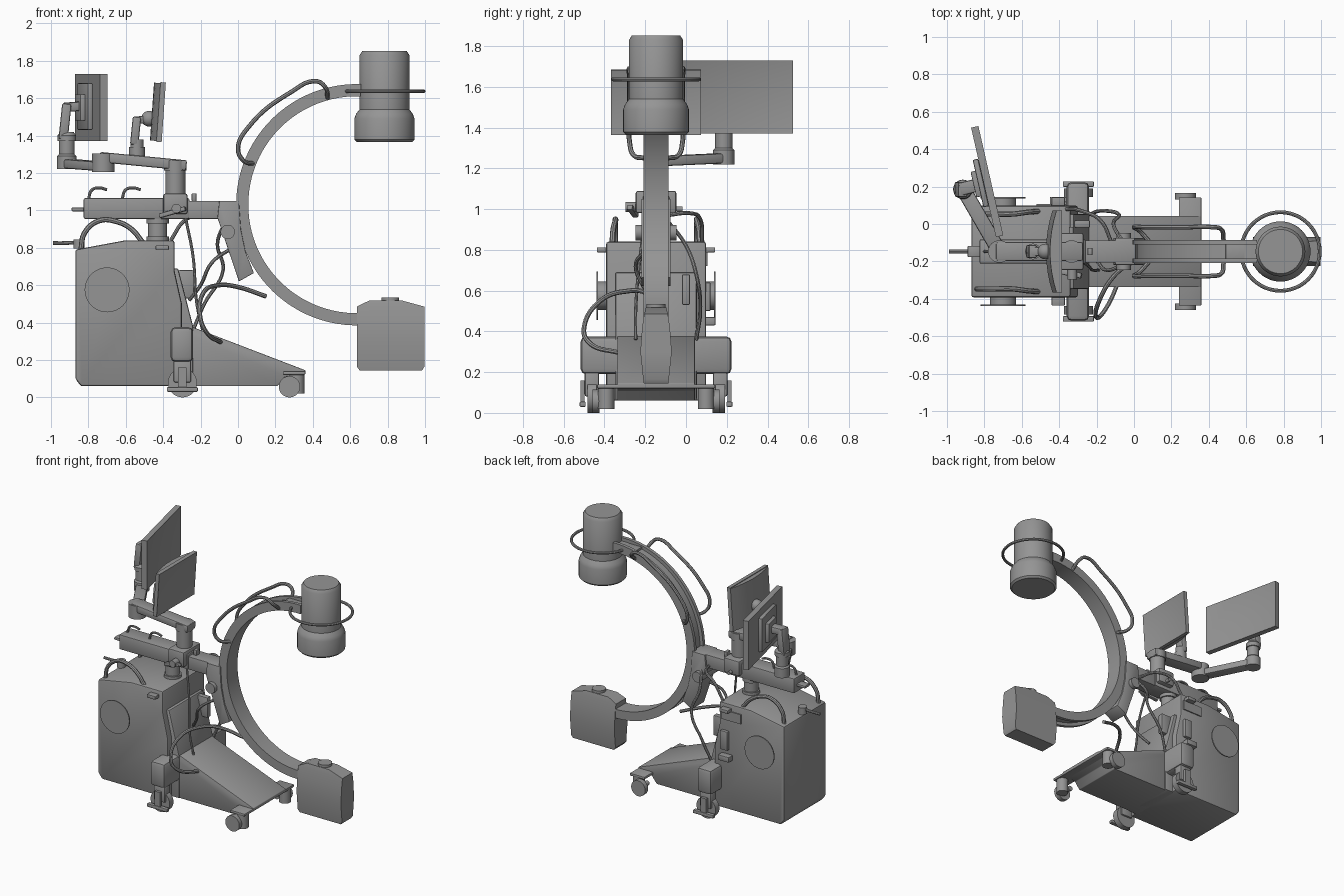
import bpy
import bmesh
from math import pi, cos, sin, radians
from mathutils import Matrix, Vector

default_cube = bpy.data.objects.get("Cube")
if default_cube:
    bpy.data.objects.remove(default_cube, do_unlink=True)

MID = -.147  # lengthwise symmetry plane of the machine
SIDES = (("right", -1), ("left", 1))

grey = bpy.data.materials.new("neutral_grey")
grey.use_nodes = True
grey.diffuse_color = (.3, .3, .3, 1)
grey.node_tree.nodes["Principled BSDF"].inputs["Base Color"].default_value = grey.diffuse_color


def finish(name, bm, bevel=0, turn=None):
    """Bevel, place, shade and link a finished mesh."""
    bmesh.ops.recalc_face_normals(bm, faces=bm.faces)
    if bevel:
        sharp = [e for e in bm.edges if e.calc_face_angle(0) > radians(25)]
        bmesh.ops.bevel(bm, geom=sharp, offset=bevel, segments=2, profile=.5, affect='EDGES')
    if turn:
        bm.transform(turn)
    for face in bm.faces:
        face.smooth = True
    for edge in bm.edges:
        edge.smooth = edge.calc_face_angle(pi) < radians(35)
    mesh = bpy.data.meshes.new(name)
    bm.to_mesh(mesh)
    bm.free()
    mesh.materials.append(grey)
    part = bpy.data.objects.new(name, mesh)
    bpy.context.collection.objects.link(part)
    return part


def box(name, x, y, z, bevel=0, turn=None, screen=False):
    """Box from its extents; screen sinks a panel into the +x face."""
    bm = bmesh.new()
    bmesh.ops.create_cube(bm, size=1)
    spans = (x, y, z)
    for v in bm.verts:
        v.co = [(lo + hi) / 2 + c * (hi - lo) for c, (lo, hi) in zip(v.co, spans)]
    if screen:
        bm.normal_update()
        front = [f for f in bm.faces if f.normal.x > .9]
        bmesh.ops.inset_individual(bm, faces=front, thickness=.02, depth=-.005)
    return finish(name, bm, bevel, turn)


def middle_box(name, x, half_width, z, bevel=0):
    return box(name, x, (MID - half_width, MID + half_width), z, bevel)


def prism(name, outline, y, bevel=0):
    """Side outline in x and z, extruded across y."""
    bm = bmesh.new()
    base = bm.faces.new([bm.verts.new((px, y[0], pz)) for px, pz in outline])
    grown = bmesh.ops.extrude_face_region(bm, geom=[base])["geom"]
    moved = [v for v in grown if isinstance(v, bmesh.types.BMVert)]
    bmesh.ops.translate(bm, verts=moved, vec=(0, y[1] - y[0], 0))
    return finish(name, bm, bevel)


def skin(bm, rings, closed=False):
    """Join equal rings of vertices; cap the ends unless closed."""
    pairs = list(zip(rings, rings[1:])) + ([(rings[-1], rings[0])] if closed else [])
    for low, high in pairs:
        for i in range(len(low)):
            bm.faces.new((low[i - 1], low[i], high[i], high[i - 1]))
    if not closed:
        bm.faces.new(rings[0])
        bm.faces.new(rings[-1])


def lathe(name, centre, profile, axis="Z", sides=32):
    """Turned part from (radius, height) pairs along an axis."""
    bm = bmesh.new()
    steps = [2 * pi * i / sides for i in range(sides)]
    skin(bm, [[bm.verts.new((r * cos(a), r * sin(a), h)) for a in steps] for r, h in profile])
    aim = Vector((axis == "X", axis == "Y", axis == "Z")).to_track_quat("Z", "Y")
    return finish(name, bm, turn=Matrix.Translation(centre) @ aim.to_matrix().to_4x4())


def cylinder(name, centre, radius, length, axis="Z"):
    half = length / 2
    return lathe(name, centre, [(radius, -half), (radius, half)], axis)


def bar(name, start, end, width, height, bevel=.01):
    """Box running from one point to another."""
    start, end = Vector(start), Vector(end)
    run = end - start
    aim = run.to_track_quat("X", "Z").to_matrix().to_4x4()
    return box(name, (0, run.length), (-width / 2, width / 2), (-height / 2, height / 2),
               bevel, Matrix.Translation(start) @ aim)


def tube(name, points, radius=.012):
    """Smooth round cable or handle through a few points."""
    curve = bpy.data.curves.new(name, "CURVE")
    curve.dimensions = "3D"
    curve.bevel_depth, curve.bevel_resolution = radius, 2
    curve.resolution_u, curve.use_fill_caps = 8, True
    spline = curve.splines.new("BEZIER")
    spline.bezier_points.add(len(points) - 1)
    for knot, co in zip(spline.bezier_points, points):
        knot.co = co
        knot.handle_left_type = knot.handle_right_type = "AUTO"
    holder = bpy.data.objects.new(name, curve)
    bm = bmesh.new()
    mesh = holder.to_mesh()
    bm.from_mesh(mesh)
    holder.to_mesh_clear()
    bpy.data.objects.remove(holder)
    return finish(name, bm)


def across(half_width):
    return (MID - half_width, MID + half_width)


# Cabinet and wedge-shaped base
prism("cabinet", [(-.87, .1), (-.84, .06), (-.3, .06), (-.3, .5), (-.34, .68), (-.34, .84),
                  (-.6, .84), (-.87, .79)], across(.245), .012)
prism("front_column", [(-.36, .06), (-.24, .06), (-.24, .38), (-.32, .69), (-.36, .69)], across(.2), .01)
prism("base_leg", [(-.34, .06), (.21, .06), (.25, .11), (.36, .13), (.36, .145), (-.24, .375),
                   (-.34, .375)], across(.19), .004)
prism("leg_crossbar", [(.24, .12), (.36, .12), (.36, .14), (.24, .14)], across(.29), .006)
middle_box("wheel_axle_housing", (-.36, -.24), .37, (.19, .375), .025)
box("column_pod", (-.32, -.235), (-.02, .02), (.53, .68), .008)
box("foot_switch_box", (-.45, -.36), (.09, .145), (.43, .47), .006)
box("rear_socket_box", (-.42, -.36), (.09, .12), (.5, .64), .006)
box("rear_panel", (-.52, -.36), (.09, .106), (.72, .79))

for label, s in SIDES:
    # Side fittings on the cabinet
    cylinder(label + "_reel_hub", (-.7, MID + s * .265, .575), .07, .05, "Y")
    cylinder(label + "_reel_disc", (-.7, MID + s * .288, .575), .12, .008, "Y")
    bar(label + "_latch", (-.44, MID + s * .265, .8), (-.37, MID + s * .265, .8), .05, .025, .004)
    y = MID + s * .2
    tube(label + "_push_handle", [(-.84, y, .79), (-.82, y, .88), (-.74, y, .945), (-.65, y, .94),
                                  (-.57, y + s * .01, .9), (-.51, y + s * .015, .83)], .014)
    # Rear wheels with pedals
    y = MID + s * .315
    cylinder(label + "_rear_wheel", (-.297, y, .078), .078, .045, "Y")
    middle = (y - .035, y + .035)
    box(label + "_rear_fork", (-.345, -.25), middle, (.08, .2), .01)
    box(label + "_brake_pedal", (-.38, -.215), (y + s * .045 - .015, y + s * .045 + .015), (.03, .055), .005)
    box(label + "_pedal_stem", (-.32, -.275), (y + s * .045 - .01, y + s * .045 + .01), (.04, .16))
    # Front casters
    y = MID + s * .245
    cylinder(label + "_front_wheel", (.275, y + s * .05, .057), .057, .035, "Y")
    cylinder(label + "_caster_swivel", (.315, y, .07), .04, .1)
    cylinder(label + "_caster_axle", (.275, y + s * .01, .057), .018, .1, "Y")
    # Curved grab handles beside the arc
    y, root = MID + s * .13, MID + s * .055
    tube(label + "_arc_handle", [(.08, root, 1.25), (.03, y - s * .02, 1.265), (0, y, 1.33), (.06, y, 1.45),
                                 (.28, y, 1.63), (.42, y, 1.69), (.465, y - s * .01, 1.66), (.48, root, 1.6)])

# Lifting column and horizontal carriage
lathe("lift_column", (-.43, MID, .8), [(.06, 0), (.06, .06), (.05, .06), (.05, .13), (.06, .13), (.06, .17)])
middle_box("carriage_body", (-.825, -.26), .065, (.955, 1.065), .008)
middle_box("sliding_beam", (-.3, .01), .06, (.955, 1.05), .004)
middle_box("carriage_clamp", (-.4, -.27), .1, (.98, 1.09), .012)
bar("clamp_lever", (-.42, MID - .1, .97), (-.28, MID - .13, 1.01), .03, .025, .006)
cylinder("clamp_knob", (-.33, MID - .12, 1.01), .025, .06, "Y")
cylinder("clamp_rod", (-.335, MID - .01, 1.0), .012, .28, "Y")
bar("carriage_grip", (-.89, MID, 1.005), (-.82, MID, 1.005), .06, .02, .006)
bar("beam_stop", (-.235, MID, 1.05), (-.235, MID, 1.09), .04, .025, .003)
tube("steering_lever", [(-.99, MID, .825), (-.93, MID, .825), (-.84, MID, .83)], .01)
cylinder("steering_boss", (-.85, MID, .82), .03, .05)
for start in (-.8, -.62):
    tube("carriage_rail", [(start, MID, 1.06), (start + .02, MID, 1.11), (start + .06, MID, 1.12),
                           (start + .1, MID, 1.11)], .008)

# Arc bracket and pivot knob
prism("arc_bracket", [(-.11, .96), (.005, .62), (.085, .665), (.04, .78), (.015, .9), (.005, 1.05),
                      (-.1, 1.05)], across(.072), .004)
cylinder("pivot_knob", (-.055, MID, .885), .038, .2, "Y")

# Arc with an outer groove, swept around its centre
W, LIP = .062, .038
section = [(.58, -W), (.645, -W), (.645, -LIP), (.62, -LIP), (.62, LIP), (.645, LIP), (.645, W), (.58, W)]
arc = bmesh.new()
angles = [radians(88 + 184 * i / 48) for i in range(49)]
skin(arc, [[arc.verts.new((.635 + r * cos(a), MID + y, 1.03 + r * sin(a))) for r, y in section] for a in angles])
finish("c_arc", arc)

# Imaging head with its guard ring
lathe("imaging_head", (.783, MID, 0), [(.148, 1.365), (.161, 1.378), (.161, 1.49), (.152, 1.515), (.133, 1.54),
                                       (.133, 1.83), (.118, 1.853)], sides=48)
ring = bmesh.new()
spin = [2 * pi * i / 48 for i in range(48)]
skin(ring, [[ring.verts.new(((.21 + .01 * cos(b)) * cos(a), (.21 + .01 * cos(b)) * sin(a), .01 * sin(b)))
             for b in spin[::6]] for a in spin], closed=True)
finish("guard_ring", ring, turn=Matrix.Translation((.783, MID, 1.637)))
middle_box("ring_mount", (.49, .66), .05, (1.628, 1.648), .004)

# Lower source housing with bulging sides
housing = bmesh.new()
levels = [(.145, .06, .65, .985), (.165, .063, .635, .997), (.3, .077, .635, .997),
          (.42, .068, .635, .997), (.485, .058, .635, .997), (.517, .05, .7, .88)]
skin(housing, [[housing.verts.new(p) for p in ((a, MID - w, z), (b, MID - w, z), (b, MID + w, z), (a, MID + w, z))]
               for z, w, a, b in levels])
finish("source_housing", housing)
cylinder("source_cap", (.815, MID, .52), .047, .03)

# Monitor mast and jointed arms
cylinder("monitor_mast", (-.335, MID, 1.15), .053, .16)
bar("inner_arm", (-.275, MID, 1.24), (-.74, MID, 1.285), .1, .055)
cylinder("mast_cap", (-.335, MID, 1.24), .06, .055)
cylinder("elbow_joint", (-.72, MID, 1.255), .06, .1)
bar("outer_arm", (-.72, MID, 1.235), (-.915, .19, 1.25), .08, .05)
lathe("outer_post", (-.915, .185, 0), [(.052, 1.22), (.052, 1.29), (.042, 1.3), (.042, 1.37), (.05, 1.37),
                                       (.05, 1.4), (.035, 1.42)])
bar("outer_upright", (-.935, .185, 1.38), (-.915, .185, 1.57), .08, .05)
bar("outer_tilt_link", (-.93, .185, 1.55), (-.81, .215, 1.56), .07, .05)
lathe("inner_post", (-.54, MID, 0), [(.042, 1.27), (.042, 1.34), (.035, 1.34), (.035, 1.38)])
bar("inner_upright", (-.555, MID, 1.35), (-.54, MID, 1.5), .07, .045)
bar("inner_tilt_link", (-.56, MID, 1.48), (-.46, MID, 1.49), .05, .04)
lathe("ball_joint", (-.475, MID, 1.49), [(.042 * sin(a), -.042 * cos(a)) for a in
                                         [radians(15 * i + 7.5) for i in range(12)]], sides=24)

# Large turned monitor
pose = Matrix.Translation((-.785, .227, 1.55)) @ Matrix.Rotation(radians(12.8), 4, "Z")
box("large_monitor", (-.02, .02), (-.3, .3), (-.18, .18), turn=pose, screen=True)
box("large_monitor_back", (-.05, -.02), (-.13, .13), (-.12, .13), .008, pose)
box("large_monitor_mount", (-.075, -.04), (-.07, .07), (-.07, .07), .005, pose)

# Small tilted monitor with a rounded back
pose = Matrix.Translation((-.415, MID, 1.525)) @ Matrix.Rotation(radians(4), 4, "Y")
box("small_monitor", (-.01, .018), (-.22, .22), (-.16, .16), turn=pose, screen=True)
shell = bmesh.new()
skin(shell, [[shell.verts.new((-.045 + .035 * t * t, .22 * t, z)) for t in (-1, -.75, -.5, -.25, 0, .25, .5, .75, 1)]
             for z in (-.155, .155)])
finish("small_monitor_back", shell, turn=pose)

# Loose cables
tube("looped_cable", [(.15, MID, .54), (0, -.2, .59), (-.1, -.27, .6), (-.19, -.42, .55), (-.2, -.5, .42),
                      (-.17, -.48, .35), (-.1, -.35, .3), (-.06, -.2, .29)])
tube("bracket_cable", [(-.06, MID + .05, .95), (-.11, .0, .82), (-.08, .05, .68), (-.18, .07, .5), (-.24, .05, .36)], .01)
tube("lift_cable", [(-.28, MID - .05, .96), (-.24, MID - .08, .75), (-.22, MID - .1, .5), (-.19, MID - .1, .36)], .008)
tube("column_cable", [(-.03, MID - .05, .8), (-.14, MID - .1, .72), (-.2, MID - .05, .6), (-.26, MID, .52)], .01)
tube("carriage_cable", [(-.36, .08, .84), (-.28, .07, .95), (-.18, .02, .98), (-.12, MID + .05, .97)], .01)
